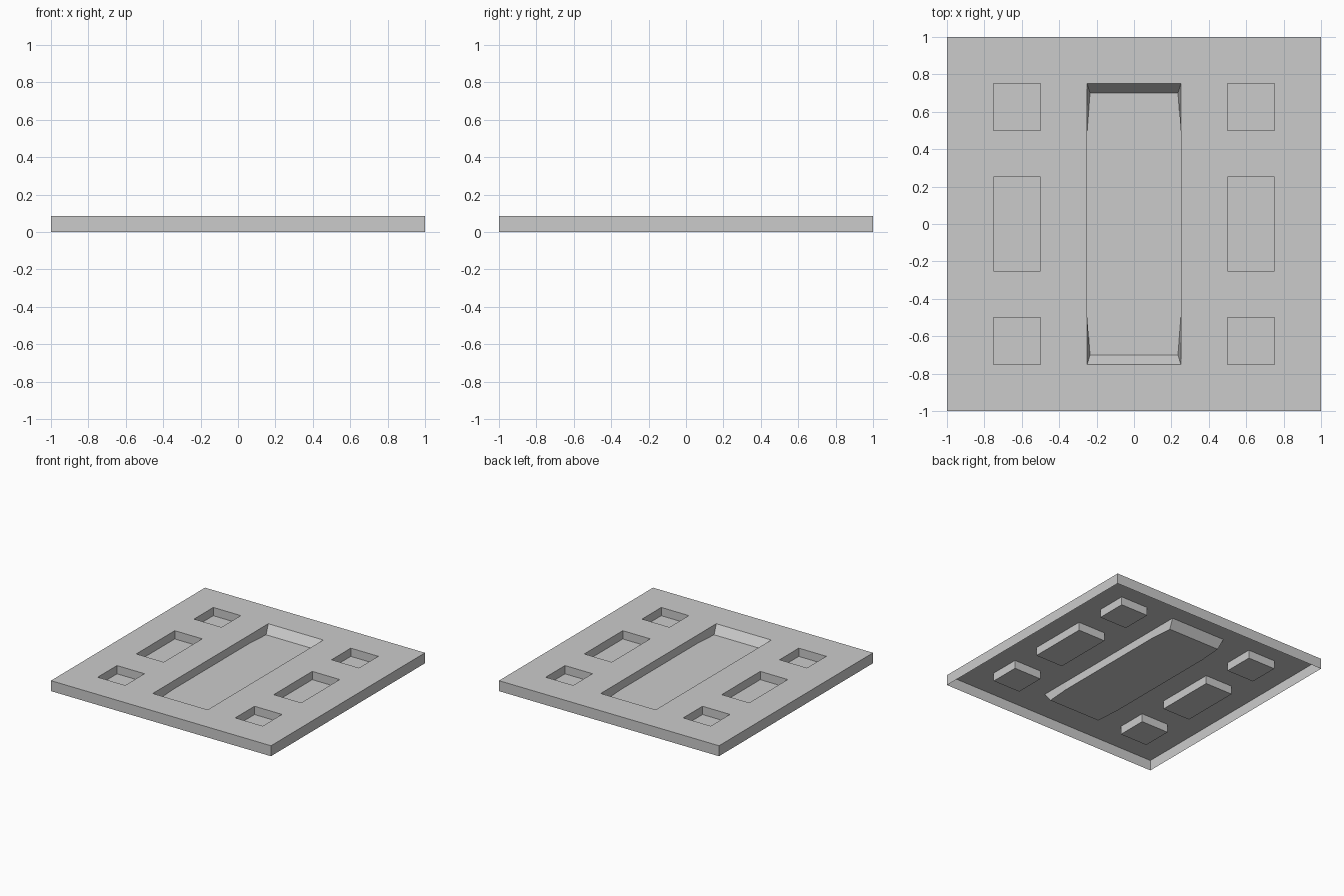
import bpy
import bmesh

if "Cube" in bpy.data.objects:
    bpy.data.objects.remove(bpy.data.objects["Cube"])

TOP = 0.086      # panel height
DEPTH = 0.068    # recess depth

# Top sheet on a quarter-unit grid
bm = bmesh.new()
bmesh.ops.create_grid(bm, x_segments=8, y_segments=8, size=1.0)
bmesh.ops.translate(bm, verts=bm.verts, vec=(0, 0, TOP))


def in_recess(face):
    c = face.calc_center_median()
    x, y = abs(c.x), abs(c.y)
    channel = x < 0.25 and y < 0.75
    side = 0.5 < x < 0.75 and (y < 0.25 or 0.5 < y < 0.75)
    return channel or side


# Outer skirt, open underneath
rim = [e for e in bm.edges if e.is_boundary]
ext = bmesh.ops.extrude_edge_only(bm, edges=rim)
for v in [g for g in ext["geom"] if isinstance(g, bmesh.types.BMVert)]:
    v.co.z = 0

# Sunken channel and side pockets
pockets = [f for f in bm.faces if abs(f.calc_center_median().z - TOP) < 1e-4 and in_recess(f)]
ext = bmesh.ops.extrude_face_region(bm, geom=pockets)
floor = [g for g in ext["geom"] if isinstance(g, bmesh.types.BMVert)]
for v in floor:
    v.co.z = TOP - DEPTH
    # Sloped ends of the central channel, slightly narrowed
    if abs(v.co.x) < 0.3 and abs(v.co.y) > 0.7:
        v.co.y *= 0.70 / 0.75
        v.co.x *= 0.235 / 0.25

# Drop any original faces still capping the recesses
caps = [f for f in bm.faces
        if all(abs(v.co.z - TOP) < 1e-4 for v in f.verts) and in_recess(f)]
if caps:
    bmesh.ops.delete(bm, geom=caps, context="FACES_ONLY")

# Consistent outward normals
bmesh.ops.recalc_face_normals(bm, faces=bm.faces)
top_face = next(f for f in bm.faces if f.calc_center_median().z > TOP - 1e-4)
if top_face.normal.z < 0:
    bmesh.ops.reverse_faces(bm, faces=bm.faces)

mesh = bpy.data.meshes.new("recessed_panel")
bm.to_mesh(mesh)
bm.free()
panel = bpy.data.objects.new("recessed_panel", mesh)
bpy.context.collection.objects.link(panel)
